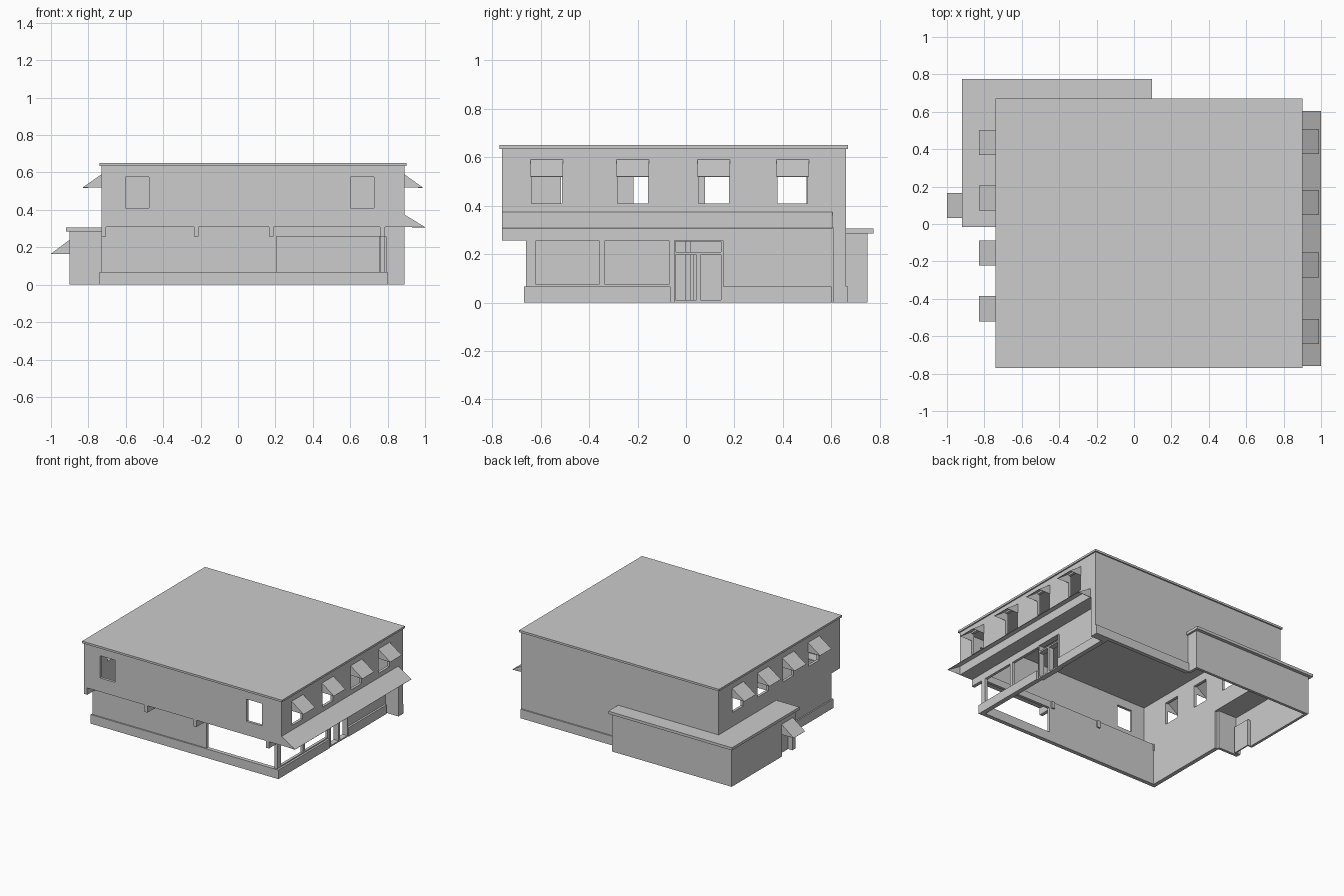
import bpy
import bmesh
from mathutils import Vector

if "Cube" in bpy.data.objects:
    bpy.data.objects.remove(bpy.data.objects["Cube"])

GREY = (0.604, 0.604, 0.604, 1)
grey = bpy.data.materials.new("light_grey")
grey.use_nodes = True
grey.diffuse_color = GREY
grey.node_tree.nodes["Principled BSDF"].inputs["Base Color"].default_value = GREY

THICK = 0.02


def finish(name, bm):
    bmesh.ops.remove_doubles(bm, verts=bm.verts, dist=1e-5)
    bmesh.ops.recalc_face_normals(bm, faces=bm.faces)
    mesh = bpy.data.meshes.new(name)
    bm.to_mesh(mesh)
    bm.free()
    mesh.materials.append(grey)
    obj = bpy.data.objects.new(name, mesh)
    bpy.context.collection.objects.link(obj)
    return obj


def box(name, x, y, z):
    """Box from three (low, high) ranges."""
    bm = bmesh.new()
    bmesh.ops.create_cube(bm, size=1)
    for v in bm.verts:
        v.co = [r[0] if c < 0 else r[1] for c, r in zip(v.co, (x, y, z))]
    return finish(name, bm)


def wall(name, axis, pos, inward, along, z, holes=()):
    """Upright wall on plane axis=pos, with holes given as (a0, a1, z0, z1)."""
    def inside(values, span):
        return sorted({v for v in values if span[0] <= v <= span[1]} | set(span))
    a_cuts = inside([a for h in holes for a in h[:2]], along)
    z_cuts = inside([c for h in holes for c in h[2:]], z)
    bm = bmesh.new()
    for a0, a1 in zip(a_cuts, a_cuts[1:]):
        for z0, z1 in zip(z_cuts, z_cuts[1:]):
            am, zm = (a0 + a1) / 2, (z0 + z1) / 2
            if any(h[0] < am < h[1] and h[2] < zm < h[3] for h in holes):
                continue
            corners = [(a0, z0), (a1, z0), (a1, z1), (a0, z1)]
            bm.faces.new([bm.verts.new((pos, a, c) if axis == "x" else (a, pos, c))
                          for a, c in corners])
    bmesh.ops.remove_doubles(bm, verts=bm.verts, dist=1e-5)
    # thicken the sheet towards the inside
    ext = bmesh.ops.extrude_face_region(bm, geom=bm.faces[:], use_keep_orig=True)
    shift = Vector((inward, 0, 0)) if axis == "x" else Vector((0, inward, 0))
    moved = [g for g in ext["geom"] if isinstance(g, bmesh.types.BMVert)]
    bmesh.ops.translate(bm, verts=moved, vec=shift)
    return finish(name, bm)


def awning(name, x_wall, x_tip, y, z):
    """Sloping sheet with two triangular cheeks, open below."""
    bm = bmesh.new()
    a, b = [[bm.verts.new(p) for p in ((x_wall, yy, z[0]), (x_tip, yy, z[0]), (x_wall, yy, z[1]))]
            for yy in y]
    bm.faces.new(a)
    bm.faces.new(b[::-1])
    bm.faces.new((a[1], b[1], b[2], a[2]))
    obj = finish(name, bm)
    mod = obj.modifiers.new("thin_sheet", "SOLIDIFY")
    mod.thickness = 0.003
    return obj


# Upper storey and full height walls
SILL, HEAD = 0.41, 0.575
EAVE, FLOOR, LINTEL, PLINTH = 0.635, 0.308, 0.257, 0.067
right_y = [-0.575, -0.22, 0.115, 0.44]
left_y = [-0.453, -0.155, 0.14, 0.435]


def windows(centres):
    half = 0.0625
    return [(c - half, c + half, SILL, HEAD) for c in centres]


box("main_roof", (-0.74, 0.90), (-0.77, 0.67), (EAVE, 0.65))
wall("upper_front_wall", "y", -0.76, THICK, (-0.73, 0.89), (FLOOR, EAVE), windows([-0.538, 0.665]))
wall("upper_right_wall", "x", 0.89, -THICK, (-0.76, 0.66), (FLOOR, EAVE), windows(right_y))
wall("left_wall", "x", -0.73, THICK, (-0.76, 0.66), (0, EAVE),
     windows(left_y) + [(-0.76, -0.66, 0, FLOOR), (0, 0.66, 0, 0.285)])
wall("back_wall", "y", 0.66, -THICK, (-0.73, 0.89), (0, EAVE), [(-0.73, 0.08, 0, 0.285)])

# Lower storey, set back at the front and right
wall("lower_front_wall", "y", -0.66, THICK, (-0.73, 0.785), (0, FLOOR),
     [(0.205, 0.76, PLINTH, LINTEL)])
wall("lower_right_wall", "x", 0.785, -THICK, (-0.66, 0.61), (0, FLOOR),
     [(-0.62, -0.36, 0.075, LINTEL), (-0.335, -0.07, 0.075, LINTEL), (-0.05, 0.155, 0, LINTEL)])
box("back_corner_pillar", (0.765, 0.89), (0.61, 0.66), (0, FLOOR))
box("front_soffit", (-0.73, 0.89), (-0.76, -0.66), (FLOOR, FLOOR + 0.008))
box("right_soffit", (0.785, 0.89), (-0.66, 0.61), (FLOOR, FLOOR + 0.008))
for i, x in enumerate((-0.73, -0.235, 0.165, 0.76)):
    box(f"overhang_bracket_{i + 1}", (x, x + 0.025), (-0.76, -0.63), (LINTEL, FLOOR))

# Plinth around the foot of the walls
box("front_plinth", (-0.74, 0.80), (-0.67, -0.66), (0, PLINTH))
box("left_plinth", (-0.74, -0.73), (-0.66, 0), (0, PLINTH))
box("right_plinth_front", (0.785, 0.80), (-0.66, -0.065), (0, PLINTH))
box("right_plinth_back", (0.785, 0.80), (0.155, 0.60), (0, PLINTH))
box("back_plinth", (0.08, 0.89), (0.66, 0.67), (0, PLINTH))

# Double entrance door frame
DOOR_X = (0.755, 0.795)
for name, y, top in (("front_jamb", (-0.05, -0.043), LINTEL), ("middle_post", (0.043, 0.06), 0.2),
                     ("back_jamb", (0.145, 0.155), LINTEL)):
    box("door_" + name, DOOR_X, y, (0, top))
box("door_transom", DOOR_X, (-0.05, 0.155), (0.197, 0.208))
box("door_head", DOOR_X, (-0.05, 0.155), (0.252, LINTEL))
box("door_threshold", DOOR_X, (-0.05, 0.155), (0, 0.01))

# Window awnings and the long shop awning
for i, c in enumerate(right_y):
    awning(f"right_window_awning_{i + 1}", 0.89, 0.988, (c - 0.067, c + 0.067), (0.52, 0.59))
for i, c in enumerate(left_y):
    awning(f"left_window_awning_{i + 1}", -0.73, -0.83, (c - 0.067, c + 0.067), (0.52, 0.59))
awning("shop_awning", 0.89, 1.0, (-0.76, 0.605), (FLOOR, 0.375))

# Low annex wrapping the back left corner
ANNEX = (0, 0.285)
wall("annex_front_wall", "y", 0, THICK, (-0.90, -0.73), ANNEX)
wall("annex_left_wall", "x", -0.90, THICK, (0, 0.75), ANNEX, [(0.04, 0.16, 0, 0.20)])
wall("annex_back_wall", "y", 0.75, -THICK, (-0.90, 0.08), ANNEX)
wall("annex_right_wall", "x", 0.08, -THICK, (0.66, 0.75), ANNEX)
box("annex_door", (-0.865, -0.855), (0.04, 0.16), (0, 0.20))
for side, y in (("front", (0.03, 0.04)), ("back", (0.16, 0.17))):
    box(f"annex_door_{side}_reveal", (-0.89, -0.855), y, (0, 0.20))
box("annex_left_roof", (-0.92, -0.73), (-0.015, 0.775), (0.285, 0.305))
box("annex_back_roof", (-0.73, 0.095), (0.66, 0.775), (0.285, 0.305))
awning("annex_door_awning", -0.90, -1.0, (0.033, 0.165), (0.165, 0.24))
